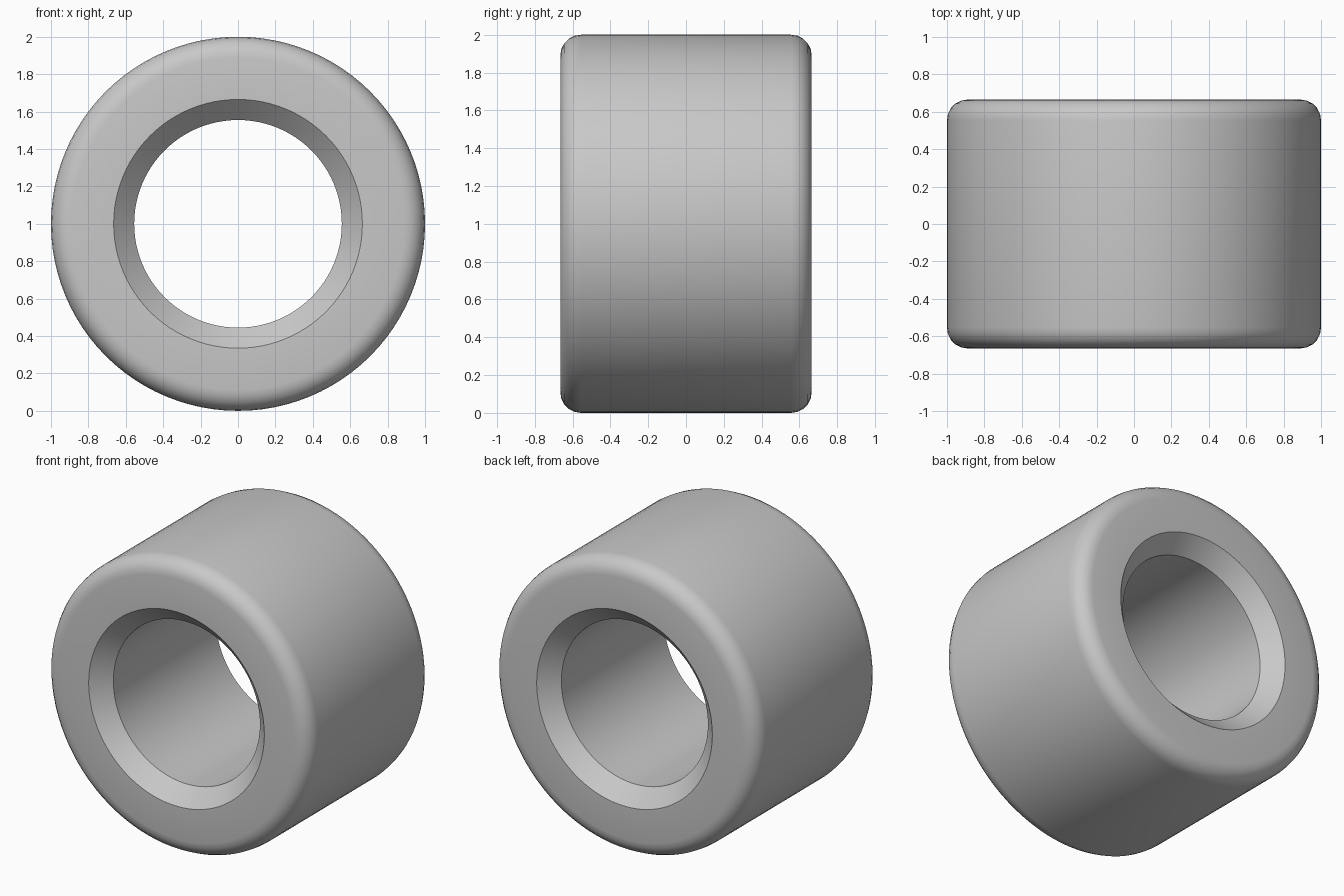
import bpy
import bmesh
from math import cos, sin, pi, radians
from mathutils import Vector

cube = bpy.data.objects.get("Cube")
if cube:
    bpy.data.objects.remove(cube, do_unlink=True)

OUTER, BORE = 1.0, 0.555      # radii
HALF = 0.665                  # half of the width along y
FILLET, CHAMFER = 0.11, 0.11
ARC_STEPS, SIDES = 5, 96

# Plain grey material
grey = bpy.data.materials.new("plain grey")
grey.use_nodes = True
colour = (0.58, 0.58, 0.58, 1)
grey.diffuse_color = colour
grey.node_tree.nodes["Principled BSDF"].inputs["Base Color"].default_value = colour

# Half profile (radius, y): chamfered bore edge, flat face, rounded rim
half = [(BORE, HALF - CHAMFER), (BORE + CHAMFER, HALF)]
for i in range(ARC_STEPS + 1):
    a = pi / 2 * (1 - i / ARC_STEPS)
    half.append((OUTER - FILLET + FILLET * cos(a), HALF - FILLET + FILLET * sin(a)))
profile = half + [(r, -y) for r, y in reversed(half)]

# Revolve the closed profile around the y axis
bm = bmesh.new()
verts = [bm.verts.new((r, y, 0)) for r, y in profile]
edges = [bm.edges.new((v, verts[i - 1])) for i, v in enumerate(verts)]
bmesh.ops.spin(bm, geom=verts + edges, cent=Vector(), axis=(0, 1, 0),
               angle=2 * pi, steps=SIDES, use_merge=True)
bmesh.ops.remove_doubles(bm, verts=bm.verts, dist=0.0001)
bmesh.ops.recalc_face_normals(bm, faces=bm.faces)
bmesh.ops.translate(bm, verts=bm.verts, vec=(0, 0, OUTER))
mesh = bpy.data.meshes.new("bushing_ring")
bm.to_mesh(mesh)
bm.free()
mesh.materials.append(grey)

ring = bpy.data.objects.new("bushing_ring", mesh)
bpy.context.collection.objects.link(ring)
bpy.ops.object.select_all(action='DESELECT')
ring.select_set(True)
bpy.context.view_layer.objects.active = ring
bpy.ops.object.shade_smooth_by_angle(angle=radians(30))
